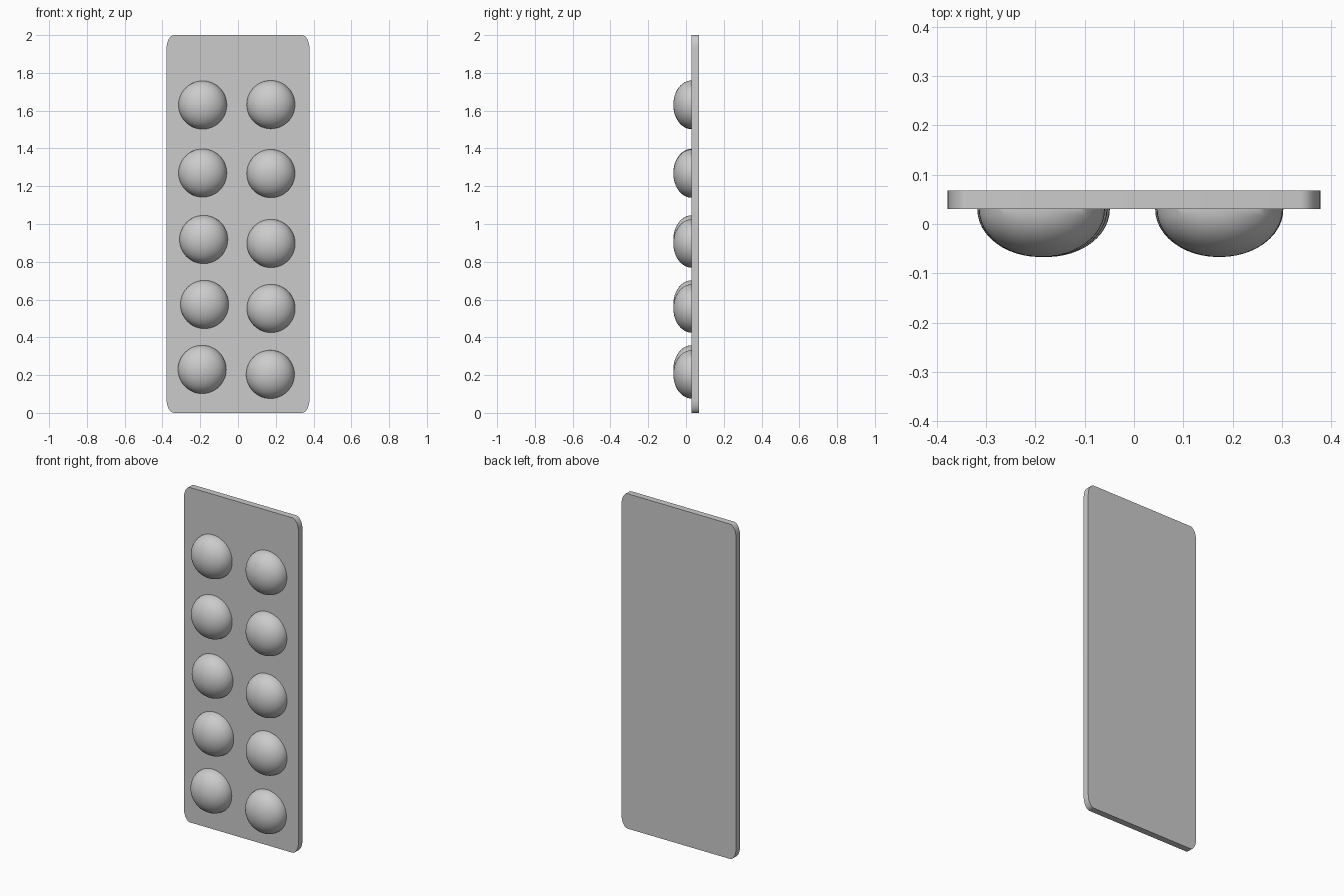
import bpy, bmesh, math
from mathutils import Matrix, Vector

cube = bpy.data.objects.get("Cube")
if cube:
    bpy.data.objects.remove(cube, do_unlink=True)

GREY = (0.6, 0.6, 0.6, 1)
grey = bpy.data.materials.new("plain grey")
grey.use_nodes = True
grey.diffuse_color = GREY
grey.node_tree.nodes["Principled BSDF"].inputs["Base Color"].default_value = GREY

HALF_W, HEIGHT = 0.378, 2.0
FRONT, BACK = 0.03, 0.068
CORNER_X, CORNER_Z = 0.04, 0.07
DOME_R, DOME_DEPTH = 0.128, 0.097


def finish(name, bm):
    mesh = bpy.data.meshes.new(name)
    bmesh.ops.recalc_face_normals(bm, faces=bm.faces)
    bm.to_mesh(mesh)
    bm.free()
    mesh.materials.append(grey)
    obj = bpy.data.objects.new(name, mesh)
    bpy.context.collection.objects.link(obj)
    bpy.ops.object.select_all(action="DESELECT")
    obj.select_set(True)
    bpy.context.view_layer.objects.active = obj
    bpy.ops.object.shade_smooth_by_angle(angle=math.radians(35))
    return obj


# Backing plate: rectangle with stretched round corners
bm = bmesh.new()
outline = []
STEPS = 8
for quarter, (sx, sz) in enumerate([(1, 1), (-1, 1), (-1, -1), (1, -1)]):
    for i in range(STEPS + 1):
        a = (quarter + i / STEPS) * math.pi / 2
        x = sx * (HALF_W - CORNER_X) + CORNER_X * math.cos(a)
        z = HEIGHT / 2 + sz * (HEIGHT / 2 - CORNER_Z) + CORNER_Z * math.sin(a)
        outline.append(bm.verts.new((x, FRONT, z)))
face = bm.faces.new(outline)
ext = bmesh.ops.extrude_face_region(bm, geom=[face])
moved = [v for v in ext["geom"] if isinstance(v, bmesh.types.BMVert)]
bmesh.ops.translate(bm, verts=moved, vec=(0, BACK - FRONT, 0))
finish("backing_plate", bm)


# Blisters: flattened half spheres bulging forward
def blister(name, x, z):
    bm = bmesh.new()
    bmesh.ops.create_uvsphere(bm, u_segments=48, v_segments=24, radius=1)
    bmesh.ops.bisect_plane(bm, geom=bm.verts[:] + bm.edges[:] + bm.faces[:],
                           plane_co=(0, 0, 0), plane_no=(0, 0, -1), clear_outer=True)
    rim = [e for e in bm.edges if e.is_boundary]
    bmesh.ops.extrude_edge_only(bm, edges=rim)
    # Sink a short collar into the plate
    for v in bm.verts:
        if v.is_boundary and all(e.is_boundary or len(e.link_faces) == 2 for e in v.link_edges):
            v.co.z -= 0.05
    bmesh.ops.holes_fill(bm, edges=[e for e in bm.edges if e.is_boundary])
    bmesh.ops.scale(bm, verts=bm.verts, vec=(DOME_R, DOME_R, DOME_DEPTH))
    bmesh.ops.rotate(bm, verts=bm.verts, cent=(0, 0, 0),
                     matrix=Matrix.Rotation(math.pi / 2, 3, "X"))
    bmesh.ops.translate(bm, verts=bm.verts, vec=Vector((x, FRONT, z)))
    return finish(name, bm)


right_column = [(-0.187, 1.63), (-0.187, 1.27), (-0.182, 0.918), (-0.177, 0.574), (-0.19, 0.23)]
left_column = [(0.174, 1.632), (0.174, 1.267), (0.175, 0.897), (0.175, 0.553), (0.171, 0.204)]
for side, column in (("right", right_column), ("left", left_column)):
    for row, (x, z) in enumerate(column, 1):
        blister(f"blister_{side}_{row}", x, z)
